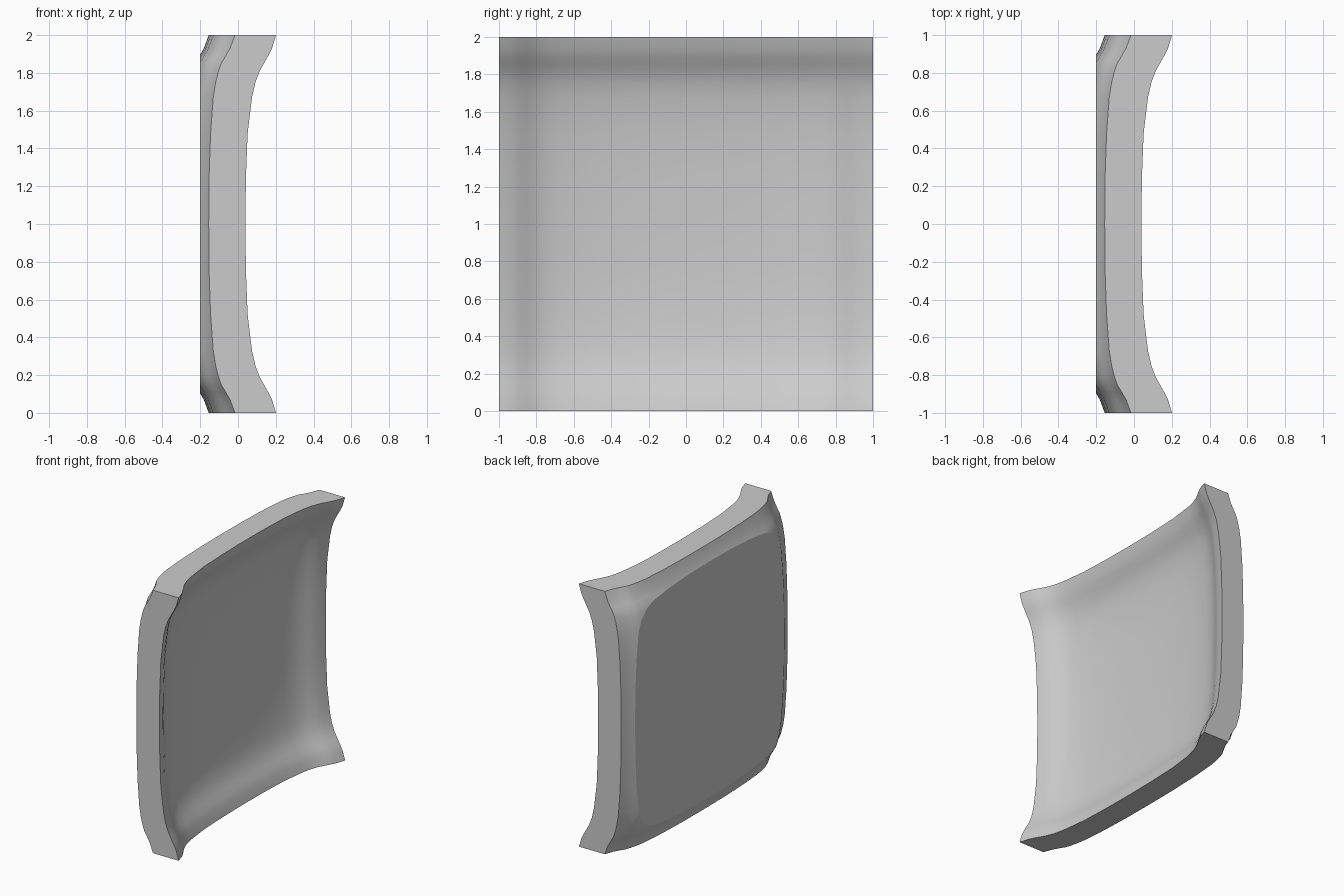
import bpy
import bmesh

cube = bpy.data.objects.get("Cube")
if cube:
    bpy.data.objects.remove(cube, do_unlink=True)

# Flare of the panel: distance from the edge, rise of the dished face, rise of the back
FLARE = [
    (0.0, 0.162, 0.139), (0.07, 0.141, 0.113), (0.11, 0.121, 0.09),
    (0.15, 0.098, 0.066), (0.19, 0.076, 0.052), (0.25, 0.053, 0.037),
    (0.33, 0.035, 0.024), (0.52, 0.012, 0.01), (0.75, 0.003, 0.002),
    (1.0, 0.0, 0.0),
]
DISH_X, BACK_X, FLAT_X = -0.123, -0.294, -0.2

# Mirror the half profile into stations running from edge to edge
stations = [(d - 1, f, b) for d, f, b in FLARE]
stations += [(-p, f, b) for p, f, b in reversed(stations[:-1])]
last = len(stations) - 1

bm = bmesh.new()


def sheet(base, column):
    """Grid of vertices whose depth is the sum of the flare in both directions."""
    return [[bm.verts.new((base + u[column] + v[column], u[0], v[0] + 1))
             for v in stations] for u in stations]


front = sheet(DISH_X, 1)
back = sheet(BACK_X, 2)

# Dished face and back face
for grid in (front, back):
    for i in range(last):
        for j in range(last):
            bm.faces.new((grid[i][j], grid[i + 1][j],
                          grid[i + 1][j + 1], grid[i][j + 1]))

# Four flat rims
for k in range(last):
    for side in (0, last):
        bm.faces.new((front[side][k], front[side][k + 1],
                      back[side][k + 1], back[side][k]))
        bm.faces.new((front[k][side], front[k + 1][side],
                      back[k + 1][side], back[k][side]))
bmesh.ops.recalc_face_normals(bm, faces=bm.faces)

# Slice the bulge off the back to leave a flat rounded square
cut = bmesh.ops.bisect_plane(
    bm, geom=bm.verts[:] + bm.edges[:] + bm.faces[:], dist=0.00001,
    plane_co=(FLAT_X, 0, 0), plane_no=(-1, 0, 0), clear_outer=True)
rim = [e for e in cut["geom_cut"] if isinstance(e, bmesh.types.BMEdge)]
bmesh.ops.edgeloop_fill(bm, edges=rim)
for edge in rim:
    edge.smooth = False
bmesh.ops.recalc_face_normals(bm, faces=bm.faces)

mesh = bpy.data.meshes.new("curved_panel")
bm.to_mesh(mesh)
bm.free()
panel = bpy.data.objects.new("curved_panel", mesh)
bpy.context.collection.objects.link(panel)

# Plain grey finish
grey = bpy.data.materials.new("light_grey")
grey.use_nodes = True
colour = (0.6, 0.6, 0.6, 1)
grey.diffuse_color = colour
grey.node_tree.nodes["Principled BSDF"].inputs["Base Color"].default_value = colour
mesh.materials.append(grey)

# Soft shading on the curves, crisp rims
bpy.ops.object.select_all(action="DESELECT")
panel.select_set(True)
bpy.context.view_layer.objects.active = panel
bpy.ops.object.shade_smooth_by_angle(angle=0.7, keep_sharp_edges=True)
